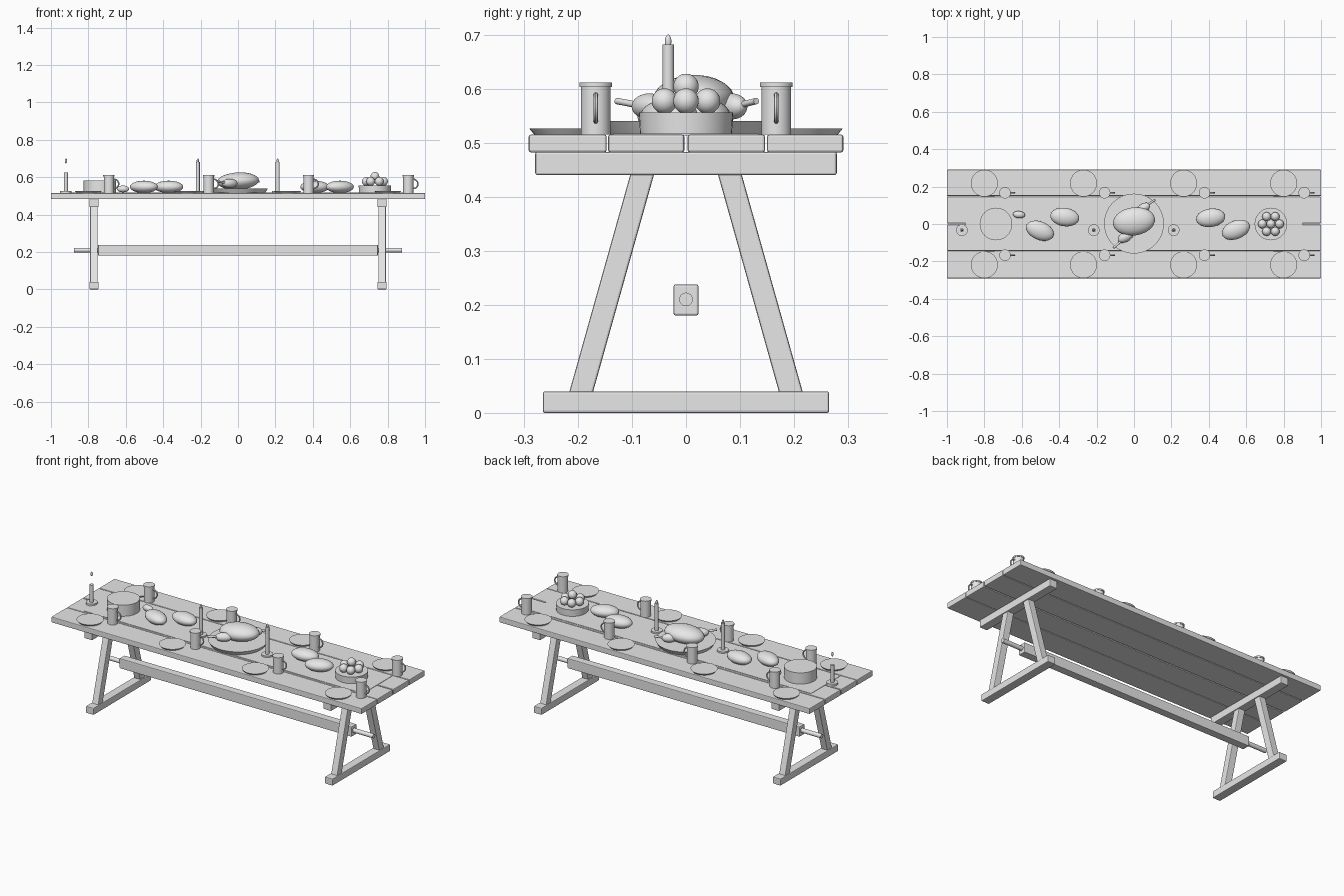
import bpy, math
from mathutils import Vector

cube = bpy.data.objects.get("Cube")
if cube:
    bpy.data.objects.remove(cube, do_unlink=True)

grey = bpy.data.materials.new("plain_grey")
grey.use_nodes = True
grey.diffuse_color = (0.8, 0.8, 0.8, 1)
grey.node_tree.nodes["Principled BSDF"].inputs["Base Color"].default_value = (0.8, 0.8, 0.8, 1)


def finish(name, smooth=True):
    ob = bpy.context.object
    ob.name = name
    ob.data.materials.append(grey)
    if smooth:
        bpy.ops.object.transform_apply(location=False, rotation=False, scale=True)
        bpy.ops.object.shade_smooth_by_angle(angle=math.radians(35))
    return ob


def box(name, low, high, bevel=0.004):
    low, high = Vector(low), Vector(high)
    bpy.ops.mesh.primitive_cube_add(size=1, location=(low + high) / 2)
    ob = finish(name, False)
    ob.scale = high - low
    bpy.ops.object.transform_apply(location=False, rotation=False, scale=True)
    if bevel:
        mod = ob.modifiers.new("soft_edges", "BEVEL")
        mod.width, mod.segments = bevel, 2
    return ob


def rod(name, start, end, r1, r2=None, sides=32):
    start, end = Vector(start), Vector(end)
    axis = end - start
    bpy.ops.mesh.primitive_cone_add(vertices=sides, radius1=r1, radius2=r1 if r2 is None else r2,
                                    depth=axis.length, location=(start + end) / 2)
    bpy.context.object.rotation_euler = axis.to_track_quat("Z", "Y").to_euler()
    return finish(name)


def disc(name, x, y, z1, z2, r1, r2=None, sides=32):
    return rod(name, (x, y, z1), (x, y, z2), r1, r2, sides)


def blob(name, centre, radii, turn=0, tilt=0):
    bpy.ops.mesh.primitive_uv_sphere_add(segments=28, ring_count=16, radius=1, location=centre)
    ob = bpy.context.object
    ob.scale = radii
    ob.rotation_euler = (0, math.radians(tilt), math.radians(turn))
    return finish(name)


TOP = 0.515

# Table top planks and thin runner
for i, (a, b) in enumerate([(-0.291, -0.147), (-0.144, -0.003), (0.003, 0.146), (0.15, 0.291)]):
    box(f"top_plank_{i + 1}", (-1, a, 0.482), (1, b, TOP))
box("table_runner", (-0.9, -0.135, 0.513), (0.9, 0.135, TOP + 0.002), 0)

# Trestles: foot, cleat and two sloping legs at each end
for side, x in (("left", 0.77), ("right", -0.77)):
    box(f"{side}_foot", (x - 0.025, -0.265, 0), (x + 0.025, 0.265, 0.04))
    box(f"{side}_cleat", (x - 0.025, -0.279, 0.44), (x + 0.025, 0.279, 0.483))
    for end, s in (("front", -1), ("back", 1)):
        leg = box(f"{side}_{end}_leg", (x - 0.02, -0.022, 0.035), (x + 0.02, 0.022, 0.445))
        for v in leg.data.vertices:
            v.co.y += s * (0.195 if v.co.z < 0 else 0.08)
    s = math.copysign(1, x)
    rod(f"{side}_peg", (s * 0.74, 0, 0.21), (s * 0.876, 0, 0.21), 0.0125)
box("stretcher", (-0.748, -0.023, 0.18), (0.748, 0.023, 0.238))

# Place settings on both long sides
for end, s in (("front", -1), ("back", 1)):
    for i, x in enumerate((-0.8, -0.27, 0.265, 0.8)):
        disc(f"{end}_plate_{i + 1}", x, s * 0.218, TOP - 0.001, 0.526, 0.062, 0.072)
    for i, x in enumerate((-0.69, -0.157, 0.377, 0.91)):
        y = s * 0.167
        disc(f"{end}_mug_{i + 1}", x, y, TOP, 0.606, 0.0275)
        disc(f"{end}_mug_rim_{i + 1}", x, y, 0.603, 0.611, 0.0305)
        bpy.ops.mesh.primitive_torus_add(major_radius=0.025, minor_radius=0.004, major_segments=24,
                                         minor_segments=8, location=(x + 0.027, y, 0.564),
                                         rotation=(math.pi / 2, 0, 0))
        finish(f"{end}_mug_handle_{i + 1}")

# Cheese wheel, small roll and loaves
disc("cheese_wheel", -0.738, 0, TOP, 0.582, 0.087, sides=40)
blob("small_roll", (-0.615, 0.05, 0.537), (0.033, 0.019, 0.018), -5)
for i, (x, y, turn) in enumerate([(-0.503, -0.036, -22), (-0.37, 0.037, -8),
                                  (0.41, 0.033, 8), (0.545, -0.031, 22)]):
    blob(f"loaf_{i + 1}", (x, y, 0.548), (0.078, 0.049, 0.033), turn)

# Platter with roast bird
disc("platter", 0, 0.002, TOP, 0.54, 0.145, 0.16, 48)
blob("roast_body", (0, 0.014, 0.579), (0.113, 0.075, 0.046), 8, -3)
blob("front_drumstick", (-0.045, -0.068, 0.567), (0.046, 0.027, 0.024), 30)
blob("back_drumstick", (0.05, 0.085, 0.567), (0.04, 0.024, 0.024), 30)
rod("front_bone", (-0.05, -0.075, 0.567), (-0.11, -0.128, 0.577), 0.006, sides=12)
rod("back_bone", (0.055, 0.09, 0.567), (0.113, 0.13, 0.577), 0.006, sides=12)

# Candles; the end one has burned lower
for i, (x, z) in enumerate([(-0.92, 0.626), (-0.215, 0.682), (0.212, 0.682)]):
    y = -0.033
    disc(f"candle_dish_{i + 1}", x, y, TOP, 0.526, 0.031)
    disc(f"candle_{i + 1}", x, y, 0.52, z, 0.0105, sides=20)
    blob(f"flame_{i + 1}", (x, y, 0.687), (0.006, 0.006, 0.013))

# Fruit bowl
disc("fruit_bowl", 0.732, 0, TOP, 0.556, 0.085, 0.087, 40)
for i in range(6):
    a = i * math.pi / 3
    blob(f"fruit_{i + 1}", (0.732 + 0.046 * math.cos(a), 0.046 * math.sin(a), 0.577), (0.0235,) * 3)
blob("top_fruit", (0.732, 0, 0.604), (0.0235,) * 3)
